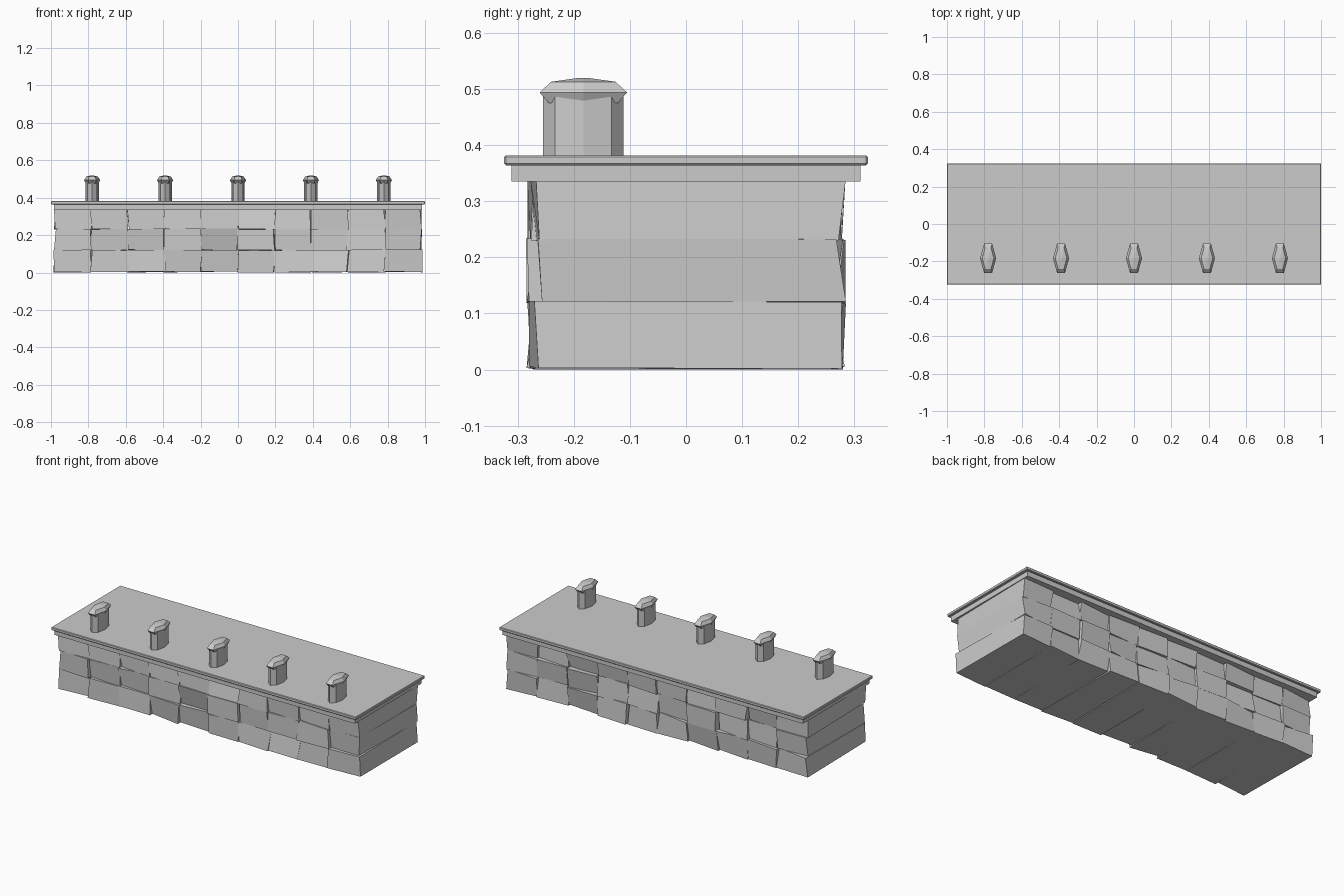
import bpy, bmesh, math, random

if "Cube" in bpy.data.objects:
    bpy.data.objects.remove(bpy.data.objects["Cube"])

random.seed(7)

stone = bpy.data.materials.new("light grey stone")
stone.diffuse_color = (0.6, 0.6, 0.6, 1)
stone.use_nodes = True
stone.node_tree.nodes["Principled BSDF"].inputs["Base Color"].default_value = stone.diffuse_color


def finish(name, bm):
    bmesh.ops.recalc_face_normals(bm, faces=bm.faces)
    me = bpy.data.meshes.new(name)
    bm.to_mesh(me)
    bm.free()
    me.materials.append(stone)
    ob = bpy.data.objects.new(name, me)
    bpy.context.collection.objects.link(ob)
    return ob


def box(bm, x0, x1, y0, y1, z0, z1):
    verts = bmesh.ops.create_cube(bm, size=1)["verts"]
    for v in verts:
        v.co = (x1 if v.co.x > 0 else x0,
                y1 if v.co.y > 0 else y0,
                z1 if v.co.z > 0 else z0)
    return verts


def stack(bm, n, rings):
    """Loft n-sided rings given as (x radius, y radius, z); close both ends."""
    loops = [[bm.verts.new((rx * math.cos(2 * math.pi * i / n),
                            ry * math.sin(2 * math.pi * i / n), z))
              for i in range(n)] for rx, ry, z in rings]
    for a, b in zip(loops, loops[1:]):
        for i in range(n):
            j = (i + 1) % n
            bm.faces.new((a[i], a[j], b[j], b[i]))
    bm.faces.new(loops[0][::-1])
    bm.faces.new(loops[-1])


# Three courses of rough blocks, each running through the full depth
levels = [0.0, 0.117, 0.229, 0.338]
count, half = 10, 0.98
step = 2 * half / count
for r in range(3):
    bm = bmesh.new()
    for i in range(count):
        x0 = -half + i * step
        verts = box(bm, x0, x0 + step, -0.285, 0.285, levels[r], levels[r + 1])
        for v in verts:
            v.co.x += random.uniform(-0.008, 0.008)
            v.co.y -= math.copysign(random.uniform(0, 0.034), v.co.y)
            if v.co.z < 0.3:
                v.co.z += random.uniform(0, 0.006)
    bm.verts.ensure_lookup_table()
    if r == 0:
        min(bm.verts, key=lambda v: v.co.z).co.z = 0
    finish("stone_course_%d" % (r + 1), bm)

# Two-step coping
bm = bmesh.new()
box(bm, -0.985, 0.985, -0.311, 0.311, 0.335, 0.365)
finish("coping_lower_slab", bm)

bm = bmesh.new()
box(bm, -1, 1, -0.324, 0.324, 0.364, 0.382)
bmesh.ops.bevel(bm, geom=bm.edges[:], offset=0.003, segments=1, affect='EDGES')
finish("coping_top_slab", bm)

# Five posts with hexagonal caps along the front
for k in range(5):
    loc = (-0.78 + 0.39 * k, -0.183, 0)
    bm = bmesh.new()
    stack(bm, 8, [(0.036, 0.0715, 0.378), (0.036, 0.0715, 0.488)])
    finish("post_%d" % (k + 1), bm).location = loc

    # Hexagon end vertices sit at sin 60, so widen y to reach the cap length
    bm = bmesh.new()
    stack(bm, 6, [(0.034, 0.071, 0.475), (0.043, 0.090, 0.494),
                  (0.031, 0.066, 0.513), (0.004, 0.009, 0.52)])
    finish("post_cap_%d" % (k + 1), bm).location = loc
